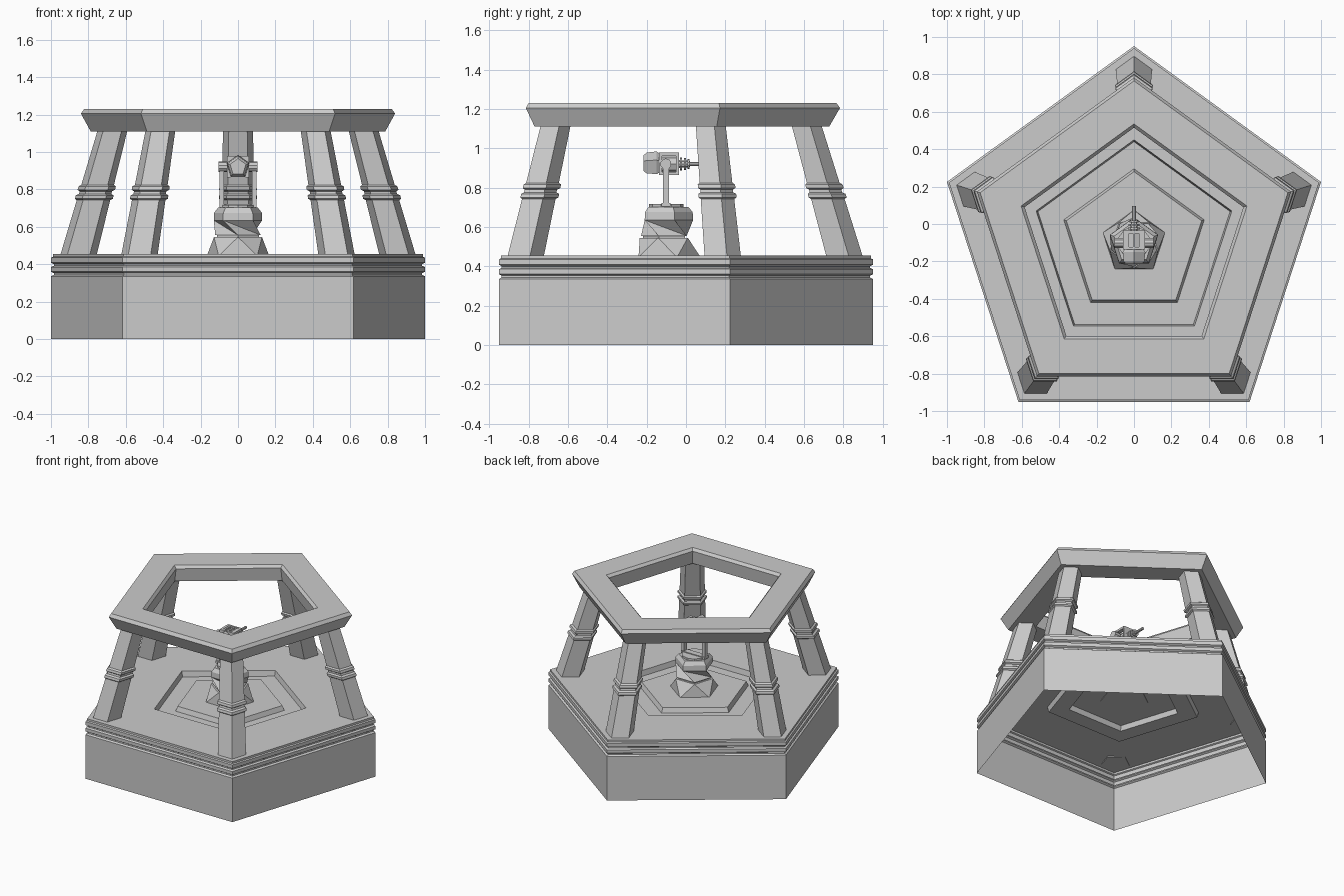
import bpy, bmesh
from math import sin, cos, pi, radians
from mathutils import Vector

if "Cube" in bpy.data.objects:
    bpy.data.objects.remove(bpy.data.objects["Cube"])

CY = -0.1  # y of the pentagon centre


def loft(name, rings, caps=True, closed=False, tri=False):
    """Skin a stack of equal-sized vertex rings."""
    bm = bmesh.new()
    vs = [[bm.verts.new(p) for p in r] for r in rings]
    n = len(vs[0])
    pairs = list(zip(vs, vs[1:])) + ([(vs[-1], vs[0])] if closed else [])
    for a, b in pairs:
        for i in range(n):
            j = (i + 1) % n
            if tri:
                bm.faces.new((a[i], a[j], b[i]))
                bm.faces.new((a[j], b[j], b[i]))
            else:
                bm.faces.new((a[i], a[j], b[j], b[i]))
    if caps and not closed:
        bm.faces.new(vs[0][::-1])
        bm.faces.new(vs[-1])
    bmesh.ops.recalc_face_normals(bm, faces=bm.faces)
    me = bpy.data.meshes.new(name)
    bm.to_mesh(me)
    bm.free()
    ob = bpy.data.objects.new(name, me)
    bpy.context.collection.objects.link(ob)
    return ob


def pent(r, z, cx=0, cy=CY, rot=90, n=5):
    return [(cx + r * cos(radians(rot) + i * 2 * pi / n),
             cy + r * sin(radians(rot) + i * 2 * pi / n), z) for i in range(n)]


def box(name, x0, x1, y0, y1, z0, z1):
    return loft(name, [[(x0, y0, z), (x1, y0, z), (x1, y1, z), (x0, y1, z)] for z in (z0, z1)])


def turned(name, profile, z=0.92, n=5, axis='Y', x=0.0, y=0.0):
    """Prism stack along y or x, profile of (position, radius)."""
    rings = []
    for t, r in profile:
        ring = []
        for i in range(n):
            a = pi / 2 + i * 2 * pi / n
            u, v = r * cos(a), r * sin(a)
            ring.append((x + u, t, z + v) if axis == 'Y' else (t, y + u, z + v))
        rings.append(ring)
    return loft(name, rings)


# Hollow base: walls, mouldings, floor with sunken channel and raised centre
R = 1.0515
base = [(R, 0), (R, .335), (1.035, .343), (1.035, .352), (R, .36), (R, .385),
        (1.035, .392), (1.035, .4), (R, .408), (R, .435), (1.04, .44), (1.04, .455),
        (.55, .455), (.54, .415), (.395, .415), (.38, .45)]
shell = loft("base_platform", [pent(r, z) for r, z in base], caps=False)
bm = bmesh.new()
bm.from_mesh(shell.data)
top = [e for e in bm.edges if e.is_boundary and all(v.co.z > .4 for v in e.verts)]
bmesh.ops.contextual_create(bm, geom=top)
bmesh.ops.recalc_face_normals(bm, faces=bm.faces)
# an open shell: make the floor face up
if max(bm.faces, key=lambda f: f.calc_center_median().z).normal.z < 0:
    bmesh.ops.reverse_faces(bm, faces=bm.faces)
bm.to_mesh(shell.data)
bm.free()

# Upper ring beam with chamfered rims
loft("top_ring", [pent(r, z) for r, z in
     [(.63, 1.11), (.828, 1.11), (.883, 1.205), (.865, 1.23), (.635, 1.23), (.615, 1.21)]],
     closed=True)

# Leaning pentagonal columns with a double collar
col = [(.45, 0), (.742, 0), (.75, .013), (.768, .013), (.776, -.002), (.79, -.002),
       (.798, .013), (.816, .013), (.824, 0), (1.12, 0)]
for k in range(5):
    deg = 90 + 72 * k
    d = Vector((cos(radians(deg)), sin(radians(deg))))
    rings = []
    for z, extra in col:
        t = (z - .455) / .655
        c = .895 - .188 * t
        rings.append(pent(.102 - .018 * t + extra, z, c * d.x, CY + c * d.y, deg))
    loft(f"column_{k + 1}", rings)

# Faceted rock pedestal
loft("pedestal_foot", [pent(.175, .445), pent(.135, .545, rot=126)], tri=True)
loft("pedestal_neck", [pent(.118, .54, rot=126), pent(.118, .565, rot=126)])
loft("pedestal_body", [pent(.128, .555, rot=126), pent(.136, .635, rot=90),
                       pent(.134, .675, rot=90)], tri=True)
loft("pedestal_cap", [pent(.134, .675), pent(.112, .702)])
loft("pedestal_plate", [pent(.088, .7, n=10), pent(.088, .716, n=10)])

# Fork arms with pivots
for s, side in ((-1, "left"), (1, "right")):
    a, b = sorted((s * .075, s * .1))
    box(f"fork_arm_{side}", a, b, -.118, -.086, .705, .93)
    turned(f"fork_pivot_{side}", [(s * .06, .028), (s * .105, .028)], n=10, axis='X', y=-.102)
box("fork_foot", -.1, .1, -.125, -.08, .703, .722)

# Instrument: front housing, caged core, ringed neck and rod
turned("front_housing", [(-.215, .045), (-.2, .058), (-.15, .064), (-.137, .055)])
turned("core", [(-.14, .042), (-.035, .042)], n=8)
for i, y in enumerate((-.137, -.05)):
    box(f"cage_plate_{i + 1}", -.058, .058, y, y + .014, .865, .978)
for sx in (-1, 1):
    for sz in (-1, 1):
        x, z = sx * .05, .921 + sz * .049
        box("cage_bar", x - .009, x + .009, -.135, -.04, z - .008, z + .008)
for i in range(3):
    x = -.034 + i * .034
    box("cage_slat", x - .006, x + .006, -.135, -.04, .964, .976)
turned("neck", [(-.04, .02), (.02, .016)], n=8)
for i in range(3):
    y = -.03 + i * .019
    turned(f"neck_ring_{i + 1}", [(y, .034 - i * .004), (y + .01, .034 - i * .004)], n=10)
turned("rod", [(.01, .01), (.097, .01)], n=8)
